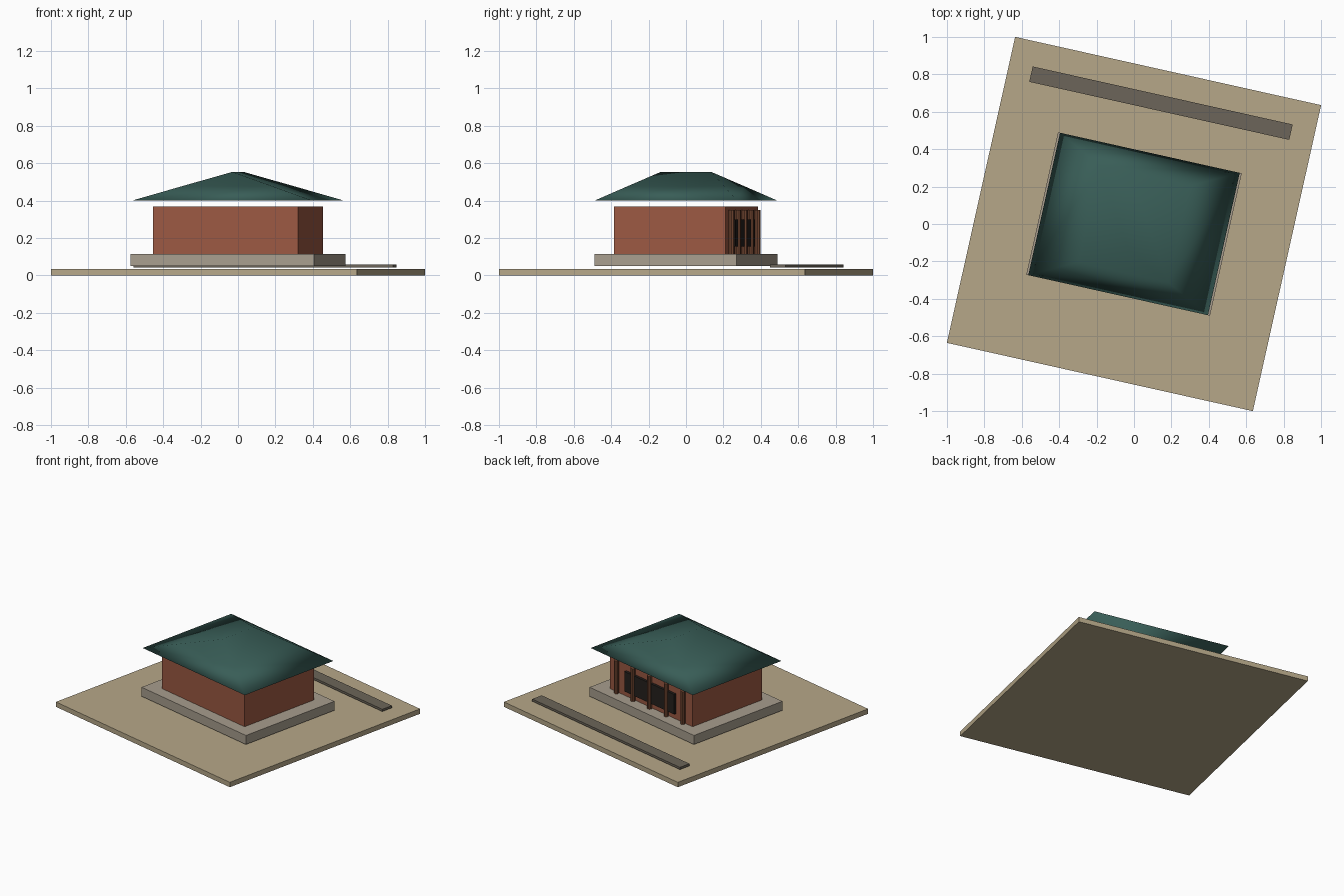
import bpy, bmesh, math

if "Cube" in bpy.data.objects:
    bpy.data.objects.remove(bpy.data.objects["Cube"])

TURN = math.radians(-12.58)   # the whole model is turned about z


def material(name, rgb):
    m = bpy.data.materials.new(name)
    m.diffuse_color = (*rgb, 1)
    m.use_nodes = True
    m.node_tree.nodes["Principled BSDF"].inputs["Base Color"].default_value = m.diffuse_color
    return m


SAND = material("sand", (0.47, 0.39, 0.25))
STONE = material("stone", (0.39, 0.34, 0.27))
PAVING = material("paving", (0.15, 0.13, 0.10))
BRICK = material("brick", (0.33, 0.098, 0.055))
WOOD = material("wood", (0.19, 0.07, 0.035))
DARK = material("dark_glass", (0.018, 0.014, 0.012))
TILE = material("green_tile", (0.04, 0.11, 0.095))


def add_object(name, bm, mat, smooth=False):
    me = bpy.data.meshes.new(name)
    bm.to_mesh(me)
    bm.free()
    ob = bpy.data.objects.new(name, me)
    bpy.context.collection.objects.link(ob)
    ob.rotation_euler.z = TURN
    me.materials.append(mat)
    for p in me.polygons:
        p.use_smooth = smooth
    return ob


def box(name, x, y, z, mat):
    bm = bmesh.new()
    bmesh.ops.create_cube(bm, size=1)
    for v in bm.verts:
        for i, (lo, hi) in enumerate((x, y, z)):
            v.co[i] = hi if v.co[i] > 0 else lo
    return add_object(name, bm, mat)


# Ground, path, plinth and walls
box("ground", (-0.838, 0.838), (-0.838, 0.838), (0, 0.035), SAND)
box("path", (-0.712, 0.712), (0.62, 0.704), (0.041, 0.057), PAVING)
box("plinth", (-0.503, 0.503), (-0.39, 0.39), (0.05, 0.115), STONE)
box("walls", (-0.398, 0.398), (-0.306, 0.306), (0.115, 0.368), BRICK)

# Wide dark opening and the row of columns on the path side
box("window", (-0.24, 0.24), (0.298, 0.324), (0.155, 0.298), DARK)
for i in range(5):
    bm = bmesh.new()
    bmesh.ops.create_cone(bm, cap_ends=True, segments=10,
                          radius1=0.016, radius2=0.016, depth=0.235)
    bmesh.ops.translate(bm, verts=bm.verts,
                        vec=((i - 2) * 0.16, 0.32, 0.115 + 0.235 / 2))
    add_object(f"column_{i + 1}", bm, WOOD)

# Hipped roof: eave ring, ring halfway up the hips, and a short ridge
bm = bmesh.new()
corners = ((-1, -1), (1, -1), (1, 1), (-1, 1))


def ring(a, b, z):
    return [bm.verts.new((sx * a, sy * b, z)) for sx, sy in corners]


e = ring(0.492, 0.39, 0.40)
m = ring(0.246, 0.264, 0.477)
south = bm.verts.new((0, -0.138, 0.553))
north = bm.verts.new((0, 0.138, 0.553))
for i in range(4):
    j = (i + 1) % 4
    if i % 2 == 0:
        tris = (e[i], e[j], m[j]), (e[i], m[j], m[i])
    else:
        tris = (e[i], e[j], m[i]), (e[j], m[j], m[i])
    for t in tris:
        bm.faces.new(t)
bm.faces.new((m[0], m[1], south))
bm.faces.new((m[1], m[2], north, south))
bm.faces.new((m[2], m[3], north))
bm.faces.new((m[3], m[0], south, north))
bm.faces.new(e[::-1])
add_object("roof", bm, TILE, smooth=True)
